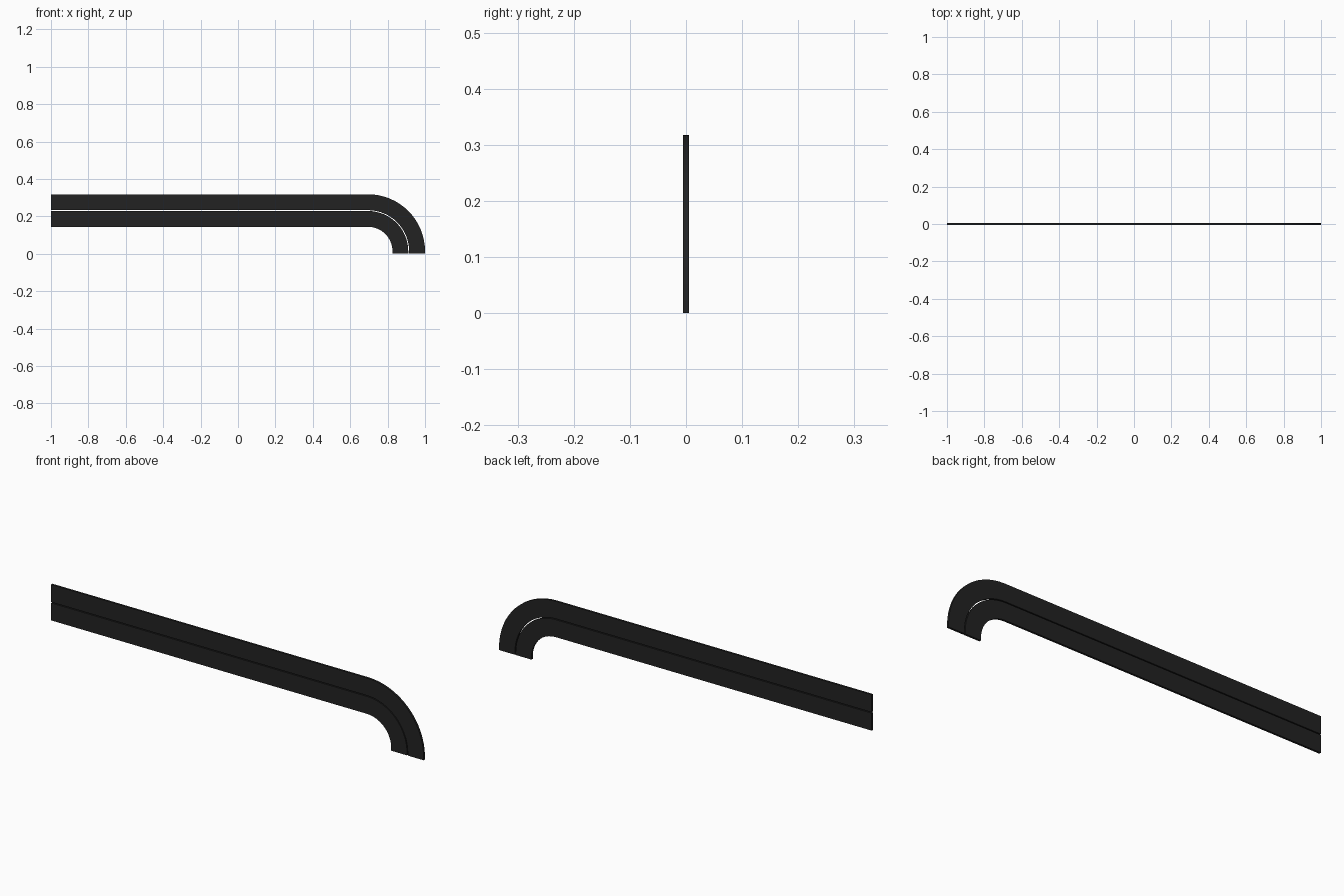
import bpy, bmesh, math

if "Cube" in bpy.data.objects:
    bpy.data.objects.remove(bpy.data.objects["Cube"])

CX, CZ = 0.695, 0.013      # centre of the bend
HALF = 0.005               # half thickness
SEGMENTS = 16

mat = bpy.data.materials.new("black")
mat.diffuse_color = (0.016, 0.016, 0.016, 1)
mat.use_nodes = True
mat.node_tree.nodes["Principled BSDF"].inputs["Base Color"].default_value = mat.diffuse_color


def path(radius):
    """Straight run, quarter bend, short drop to the ground."""
    pts = [(-1.0, CZ + radius)]
    for i in range(SEGMENTS + 1):
        a = math.pi / 2 * (1 - i / SEGMENTS)
        pts.append((CX + radius * math.cos(a), CZ + radius * math.sin(a)))
    pts.append((CX + radius, 0.0))
    return pts


def strip(name, r_in, r_out):
    bm = bmesh.new()
    rings = []
    for (xi, zi), (xo, zo) in zip(path(r_in), path(r_out)):
        rings.append([bm.verts.new(p) for p in (
            (xi, -HALF, zi), (xo, -HALF, zo), (xo, HALF, zo), (xi, HALF, zi))])
    for a, b in zip(rings, rings[1:]):
        for k in range(4):
            n = (k + 1) % 4
            bm.faces.new((a[k], a[n], b[n], b[k]))
    bm.faces.new(rings[0])
    bm.faces.new(rings[-1])
    bmesh.ops.recalc_face_normals(bm, faces=bm.faces)
    mesh = bpy.data.meshes.new(name)
    bm.to_mesh(mesh)
    bm.free()
    mesh.materials.append(mat)
    obj = bpy.data.objects.new(name, mesh)
    bpy.context.collection.objects.link(obj)
    bpy.context.view_layer.objects.active = obj
    obj.select_set(True)
    bpy.ops.object.shade_smooth_by_angle(angle=math.radians(30))
    obj.select_set(False)


# Two parallel bent strips with a thin gap between them
strip("outer_strip", 0.220, 0.305)
strip("inner_strip", 0.131, 0.2155)
